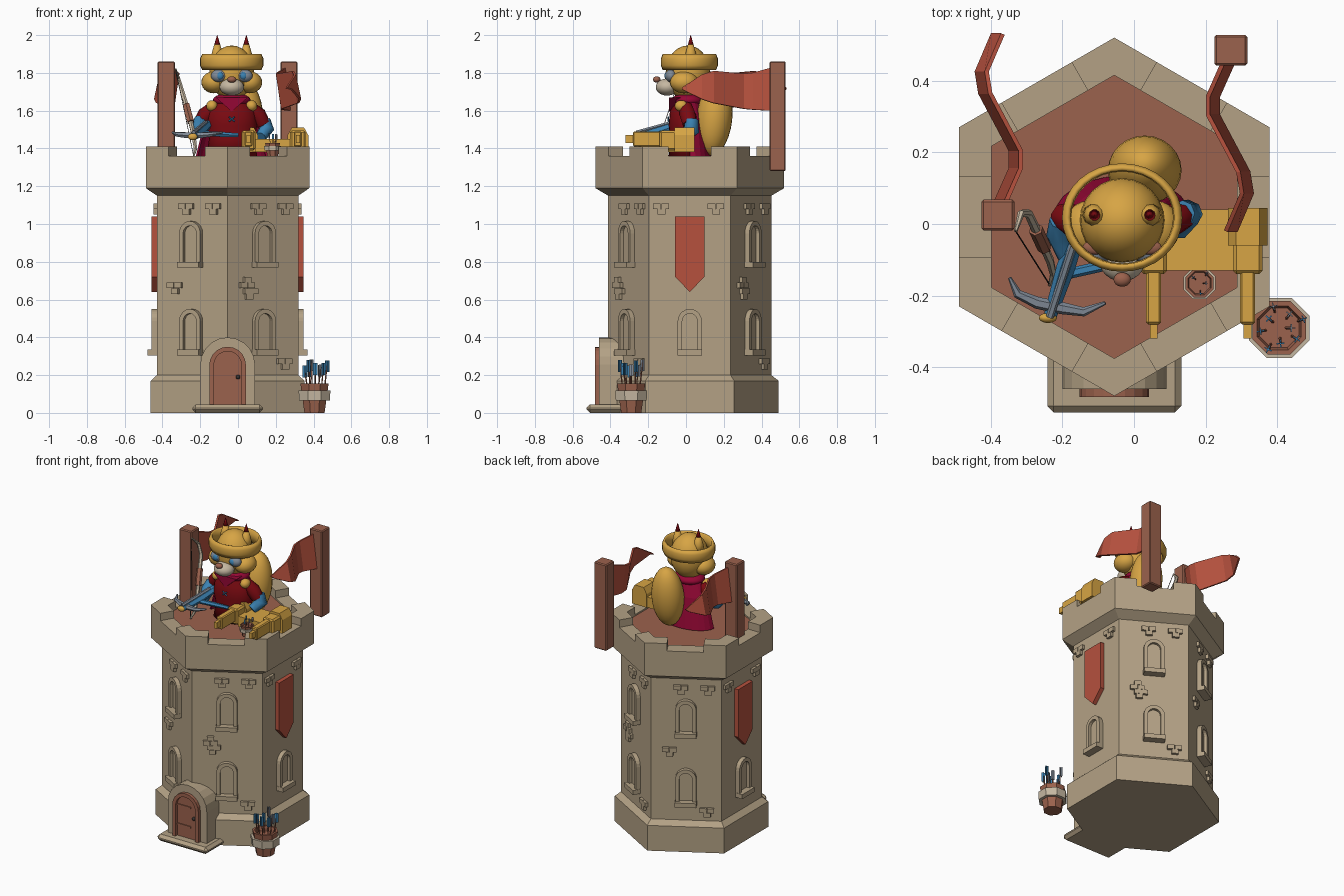
import bpy, bmesh, random
from math import pi, sin, cos, radians
from mathutils import Matrix, Vector

cube = bpy.data.objects.get("Cube")
if cube:
    bpy.data.objects.remove(cube)
random.seed(4)


def material(name, r, g, b):
    col = [(c / 255) ** 2.2 for c in (r, g, b)] + [1]
    m = bpy.data.materials.new(name)
    m.use_nodes = True
    m.diffuse_color = col
    m.node_tree.nodes["Principled BSDF"].inputs["Base Color"].default_value = col
    return m


STONE = material("stone", 178, 160, 132)
BROWN = material("red_brown_wood", 154, 98, 78)
BANNER = material("banner_red", 180, 82, 64)
GOLD = material("gold_fur", 214, 163, 70)
CRIMSON = material("crimson_cloth", 148, 16, 56)
RED = material("dark_red_cloth", 122, 18, 24)
BLUE = material("blue", 62, 130, 178)
STEEL = material("steel", 128, 138, 150)
CREAM = material("cream", 196, 182, 160)
DARK = material("dark_grey", 62, 56, 54)
I = Matrix.Identity(4)
T = Matrix.Translation


def finish(name, bm, mat, M=I, smooth=False):
    bmesh.ops.recalc_face_normals(bm, faces=bm.faces)
    me = bpy.data.meshes.new(name)
    bm.transform(M)
    bm.to_mesh(me)
    bm.free()
    me.materials.append(mat)
    ob = bpy.data.objects.new(name, me)
    bpy.context.collection.objects.link(ob)
    for p in me.polygons:
        p.use_smooth = smooth
    return ob


def box(name, lo, hi, mat, M=I, bevel=0):
    lo, hi = Vector(lo), Vector(hi)
    bm = bmesh.new()
    bmesh.ops.create_cube(bm, size=1)
    bm.transform(T((lo + hi) / 2) @ Matrix.Diagonal((*(hi - lo), 1)))
    if bevel:
        bmesh.ops.bevel(bm, geom=bm.edges, offset=bevel, segments=1, affect='EDGES')
    return finish(name, bm, mat, M)


def prism(name, pts, y0, y1, mat, M=I):
    """Extrude an (x, z) outline from y0 to y1."""
    bm = bmesh.new()
    f = bm.faces.new([bm.verts.new((x, y0, z)) for x, z in pts])
    ext = bmesh.ops.extrude_face_region(bm, geom=[f])["geom"]
    bmesh.ops.translate(bm, vec=(0, y1 - y0, 0), verts=[v for v in ext if isinstance(v, bmesh.types.BMVert)])
    return finish(name, bm, mat, M)


def lathe(name, prof, n, mat, M=I, smooth=False, closed=False, a0=0, arc=2 * pi):
    full = arc > 6
    bm = bmesh.new()
    rings = [[bm.verts.new((r * cos(a0 + arc * i / n), r * sin(a0 + arc * i / n), z))
              for i in range(n if full else n + 1)] for r, z in prof]
    pairs = list(zip(rings, rings[1:])) + ([(rings[-1], rings[0])] if closed else [])
    for a, b in pairs:
        for i in range(n):
            j = (i + 1) % len(a)
            bm.faces.new((a[i], a[j], b[j], b[i]))
    if full and not closed:
        bm.faces.new(rings[0])
        bm.faces.new(rings[-1])
    return finish(name, bm, mat, M, smooth)


def ball(name, loc, rad, mat, M=I):
    bm = bmesh.new()
    bmesh.ops.create_uvsphere(bm, u_segments=24, v_segments=14, radius=1)
    return finish(name, bm, mat, T(loc) @ M @ Matrix.Diagonal((*rad, 1)), True)


def tube(name, pts, radii, mat, res=2):
    cu = bpy.data.curves.new(name, 'CURVE')
    cu.dimensions, cu.bevel_depth, cu.bevel_resolution, cu.use_fill_caps = '3D', 1, res, True
    sp = cu.splines.new('POLY')
    sp.points.add(len(pts) - 1)
    for p, co, r in zip(sp.points, pts, radii):
        p.co, p.radius = (*co, 1), r
    tmp = bpy.data.objects.new(name, cu)
    bm = bmesh.new()
    me = bpy.data.meshes.new_from_object(tmp)
    bm.from_mesh(me)
    bpy.data.objects.remove(tmp)
    bpy.data.meshes.remove(me)
    return finish(name, bm, mat, I, res > 1)


def arch(w, z0, z1, n=10):
    return [(-w, z0)] + [(-w * cos(pi * i / n), z1 - w + w * sin(pi * i / n)) for i in range(n + 1)] + [(w, z0)]


def arch_frame(name, w, t, z0, z1, y0, y1, mat, M):
    prism(name, arch(w, z0, z1) + arch(w - t, z0, z1 - t)[::-1], y0, y1, mat, M)


# Hexagonal tower with flared base and parapet
C = T((-.055, .02, 0))
lathe("tower", [(.47, 0), (.47, .17), (.432, .2), (.432, 1.15), (.5, 1.19), (.5, 1.36), (.395, 1.36), (.395, 1.33)],
      6, STONE, C, a0=pi / 2)
lathe("tower_floor", [(.396, 1.33), (.396, 1.35)], 6, BROWN, C, a0=pi / 2)
for k in range(6):
    def hexpt(r, i):
        return Vector((r * cos(pi / 2 + i * pi / 3), r * sin(pi / 2 + i * pi / 3)))
    pts = []
    for r, s in ((.5, 1), (.395, -1)):
        c, step = hexpt(r, k), (r - .225) / 2 / r
        row = [c.lerp(hexpt(r, k - 1), step), c, c.lerp(hexpt(r, k + 1), step)]
        pts += row[::s]
    bm = bmesh.new()
    lo = [bm.verts.new((*p, 1.35)) for p in pts]
    hi = [bm.verts.new((*p, 1.41)) for p in pts]
    bm.faces.new(lo)
    bm.faces.new(hi)
    for i in range(6):
        bm.faces.new((lo[i], lo[i - 1], hi[i - 1], hi[i]))
    finish("merlon", bm, STONE, C)

# Windows, banners and raised bricks on each wall
W = -.374
for k in range(6):
    F = C @ Matrix.Rotation(k * pi / 3 + pi / 2, 4, 'Z')
    side = k % 3 == 0
    for z in ((.305,) if side else (.305, .77)):
        arch_frame("window_frame", .064, .024, z + .02, z + .245, W + .01, W - .028, STONE, F)
        prism("window_pane", arch(.041, z + .02, z + .222), W + .01, W - .008, STONE, F)
        box("window_sill", (-.066, W - .05, z), (.066, W + .01, z + .03), STONE, F)
    if side:
        prism("wall_banner", [(-.077, 1.04), (.077, 1.04), (.077, .72), (0, .64), (-.077, .72)], W + .01, W - .028, BANNER, F)
    spots = [(-.15, 1.08, 0), (.14, 1.08, 0)] if side else [(-.03, 1.08, 0), (.135, 1.08, 0), (-.1, .66, k % 2), (.13, .26, 0)]
    for u, z, cross in spots:
        bricks = [(-.025, .015), (.02, .015), (0, -.015)] + ([(.04, -.015), (.01, -.045), (0, .045)] if cross else [])
        for du, dz in bricks:
            box("raised_brick", (u + du - .021, W - .018, z + dz - .015), (u + du + .021, W + .01, z + dz + .014), STONE, F)

# Doorway
D = T((-.055, 0, 0))
box("door_step", (-.187, -.526, 0), (.187, -.3, .045), STONE, D, .018)
arch_frame("door_surround", .145, .05, .04, .40, -.3, -.46, STONE, D)
arch_frame("door_frame", .097, .024, .04, .35, -.3, -.482, BROWN, D)
prism("door", arch(.075, .04, .33), -.3, -.462, BROWN, D)
for z in (.12, .25):
    box("door_hinge", (-.07, -.468, z), (.03, -.46, z + .01), BROWN, D)
ball("door_handle", (.0, -.468, .19), (.012, .012, .012), DARK)

# Flagpoles with tapering pennants, the second turned half round
for x, y, s in ((-.38, .025, 1), (.27, .485, -1)):
    P = T((x, y, 0)) @ Matrix.Rotation(0 if s > 0 else pi, 4, 'Z')
    box("flagpole", (-.046, -.043, 1.28), (.046, .043, 1.86), BROWN, P, .006)
    bm = bmesh.new()
    rows = [[bm.verts.new((u + .014, v, a)), bm.verts.new((u - .014, v, b))] for u, v, a, b in (
        (.01, .04, 1.825, 1.6), (.05, .13, 1.8, 1.605), (.05, .18, 1.795, 1.61),
        (-.035, .34, 1.81, 1.64), (-.045, .4, 1.79, 1.66), (0, .505, 1.72, 1.712))]
    for a, b in zip(rows, rows[1:]):
        bm.faces.new((*a, *b[::-1]))
    flag = finish("pennant", bm, BANNER, P)
    mod = flag.modifiers.new("thickness", 'SOLIDIFY')
    mod.thickness, mod.offset = .012, 0


# Containers holding arrows
def arrow_tub(name, x, y, z, r, h, count):
    M = T((x, y, z))
    lathe(name, [(r * .68, 0), (r * .95, h), (r * .78, h), (r * .7, h * .8)], 8, BROWN, M, a0=pi / 8)
    lathe(name + "_band", [(r * .7, h * .42), (r * 1.04, h * .42), (r * 1.07, h * .76), (r * .7, h * .76)], 8, CREAM, M, closed=True, a0=pi / 8)
    for i in range(count):
        a, q = i * 2.4, r * (.15 + .5 * i / count)
        base = Vector((x + q * cos(a), y + q * sin(a), z + h * .5))
        tip = base + Vector((cos(a) * r * .25, sin(a) * r * .25, h * random.uniform(1, 1.25)))
        tube("arrow_shaft", [base, tip], [r * .045] * 2, BROWN, 0)
        for t in (0, pi / 2):
            box("arrow_feather", (-r * .13, -r * .02, -h * .3), (r * .13, r * .02, h * .1), BLUE if i % 3 else STEEL,
                T(tip) @ Matrix.Rotation(a + t, 4, 'Z'))


arrow_tub("arrow_bucket", .405, -.29, 0, .085, .155, 9)
arrow_tub("arrow_cup", .183, -.165, 1.36, .045, .07, 4)

# Gold twin launcher
box("launcher_deck", (.09, -.13, 1.38), (.28, .04, 1.45), GOLD)
for x, w, y1 in ((.055, .05, .0), (.317, .055, .045)):
    prof = [(x - w, 1.38), (x + w, 1.38), (x + w, 1.47), (x + w * .6, 1.51), (x - w * .6, 1.51), (x - w, 1.47)]
    prism("launcher_block", prof, -.06, y1, GOLD)
    box("launcher_body", (x - w * .75, -.14, 1.39), (x + w * .75, -.05, 1.495), GOLD, I, .01)
    box("launcher_barrel", (x - .021, -.28, 1.41), (x + .021, -.1, 1.49), GOLD, I, .006)
    box("launcher_muzzle", (x - .011, -.32, 1.43), (x + .011, -.26, 1.47), GOLD)

# Squirrel head and hat
X = -.033
ball("head", (X, .01, 1.80), (.118, .118, .145), GOLD)
ball("muzzle", (X, -.1, 1.725), (.065, .06, .045), CREAM)
ball("nose", (X, -.155, 1.765), (.024, .02, .017), BROWN)
lathe("hat_brim", [(.142, 1.82), (.157, 1.815), (.168, 1.84), (.168, 1.875), (.157, 1.9), (.145, 1.895)], 32, GOLD,
      T((X, .018, 0)) @ Matrix.Diagonal((1, .9, 1, 1)), True, True)
for s in (-1, 1):
    ball("cheek", (X + s * .095, -.01, 1.75), (.066, .075, .058), GOLD)
    ball("eye_patch", (X + s * .068, -.08, 1.785), (.042, .03, .034), STEEL)
    ball("eye", (X + s * .062, -.102, 1.785), (.018, .012, .02), BLUE)
    ball("brow", (X + s * .075, -.065, 1.825), (.035, .02, .012), BROWN)
    E = T((X + s * .077, .025, 0))
    lathe("ear", [(.034, 1.85), (.03, 1.9), (.016, 1.95)], 10, GOLD, E, True)
    lathe("ear_tip", [(.017, 1.945), (.001, 2.0)], 10, RED, E, True)

# Squirrel body, cloak and tail
B = T((X, 0, 0)) @ Matrix.Diagonal((1, .68, 1, 1))
lathe("tunic", [(.135, 1.36), (.12, 1.45), (.135, 1.52), (.125, 1.6), (.07, 1.66), (.05, 1.72)], 24, RED, B, True)
ball("hood", (X, .01, 1.655), (.1, .085, .04), CRIMSON)
prism("hood_front", [(X - .085, 1.67), (X + .085, 1.67), (X, 1.595)], -.09, -.03, CRIMSON)
cape = lathe("cape", [(.085, 1.66), (.14, 1.56), (.19, 1.36)], 12, CRIMSON, T((X, .02, 0)) @ Matrix.Diagonal((1, .6, 1, 1)), a0=0, arc=pi)
cape.modifiers.new("thickness", 'SOLIDIFY').thickness = .01
ball("tail", (.03, .15, 1.56), (.103, .095, .2), GOLD, Matrix.Rotation(radians(-6), 4, 'X'))
for s in (-1, 1):
    tube("sleeve", [(X + s * .09, 0, 1.62), (X + s * .14, .01, 1.575), (X + s * .165, .02, 1.53)], [.035, .045, .04], RED)
    ball("shoulder_pad", (X + s * .105, -.025, 1.625), (.03, .035, .03), GOLD)
    ball("boot", (X + s * .06, .03, 1.375), (.035, .05, .03), BLUE)
tube("left_forearm", [(.135, .03, 1.55), (.15, .03, 1.5), (.12, -.02, 1.46)], [.036, .042, .03], BLUE)
tube("right_forearm", [(-.2, .01, 1.55), (-.205, -.03, 1.51), (-.185, -.09, 1.485)], [.036, .04, .03], BLUE)
for s in (-1, 1):
    tube("chest_lace", [(X - .015, -.094, 1.555 + s * .012), (X + .015, -.094, 1.555 - s * .012)], [.004] * 2, BLUE, 0)

# Crossbow held forward
tube("crossbow_stock", [(-.155, -.02, 1.53), (-.19, -.12, 1.495), (-.235, -.26, 1.46)], [.022, .026, .018], BLUE, 1)
tube("crossbow_rail", [(-.17, -.06, 1.54), (-.235, -.26, 1.485)], [.011, .011], STEEL, 1)
tube("crossbow_limbs", [(-.347, -.15, 1.485), (-.325, -.195, 1.475), (-.27, -.22, 1.47), (-.2, -.235, 1.47),
                        (-.14, -.245, 1.475), (-.08, -.22, 1.485)], [.005, .013, .017, .017, .013, .005], STEEL, 1)
ball("crossbow_tip", (-.24, -.262, 1.462), (.025, .014, .018), GOLD)
tube("crossbow_grip", [(.0, -.1, 1.47), (-.1, -.12, 1.475), (-.19, -.14, 1.48)], [.012, .015, .015], BLUE, 1)

# Longbow leaning on the parapet
low, top = (-.235, -.17, 1.36), (-.33, -.02, 1.82)
tube("longbow", [top, (-.315, .03, 1.77), (-.295, .03, 1.7), (-.262, -.04, 1.59), (-.235, -.1, 1.47), (-.225, -.14, 1.4), low],
     [.005, .01, .012, .014, .012, .01, .005], CREAM, 1)
tube("longbow_grip", [(-.274, -.015, 1.63), (-.25, -.067, 1.54)], [.02, .02], BROWN, 1)
tube("longbow_string", [top, low], [.002, .002], DARK, 0)
